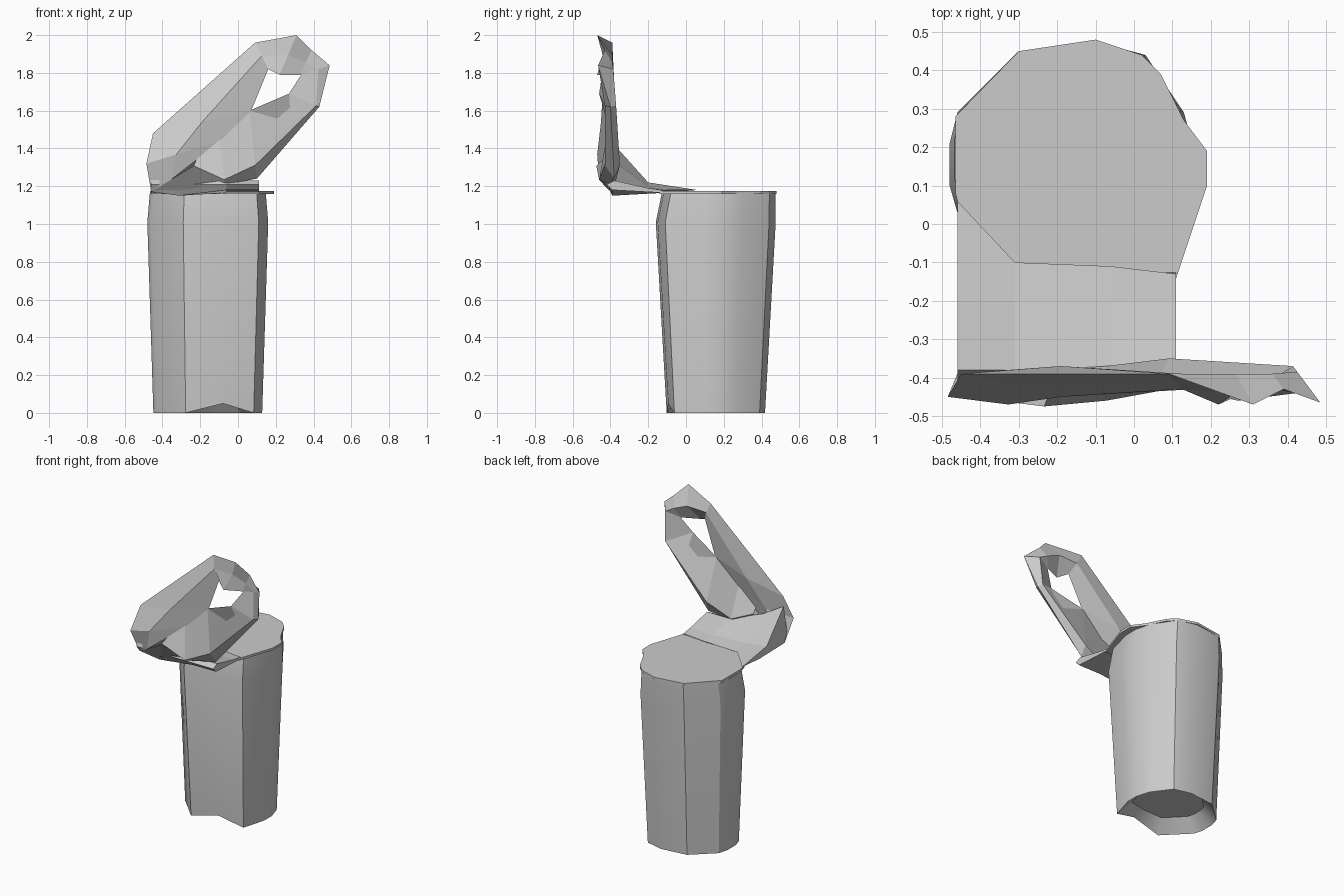
import bpy, bmesh

cube = bpy.data.objects.get("Cube")
if cube:
    bpy.data.objects.remove(cube)

grey = bpy.data.materials.new("plain grey")
grey.use_nodes = True
grey.diffuse_color = (0.6, 0.6, 0.6, 1)
grey.node_tree.nodes["Principled BSDF"].inputs["Base Color"].default_value = (0.6, 0.6, 0.6, 1)


def loft(name, rings, closed=False, smooth=None):
    """Skin equal-length rings; closed joins last to first, otherwise ends are capped."""
    bm = bmesh.new()
    loops = [[bm.verts.new(p) for p in ring] for ring in rings]
    count = len(loops[0])
    pairs = list(zip(loops, loops[1:]))
    if closed:
        pairs.append((loops[-1], loops[0]))
    for a, b in pairs:
        for i in range(count):
            j = (i + 1) % count
            bm.faces.new((a[i], a[j], b[j], b[i]))
    if not closed:
        bm.faces.new(loops[0])
        bm.faces.new(loops[-1])
    bmesh.ops.recalc_face_normals(bm, faces=bm.faces)
    mesh = bpy.data.meshes.new(name)
    bm.to_mesh(mesh)
    bm.free()
    mesh.materials.append(grey)
    obj = bpy.data.objects.new(name, mesh)
    bpy.context.collection.objects.link(obj)
    if smooth:
        bpy.ops.object.select_all(action="DESELECT")
        bpy.context.view_layer.objects.active = obj
        obj.select_set(True)
        bpy.ops.object.shade_smooth_by_angle(angle=smooth)
    return obj


# Tapered can body with a recessed base, notched at the front of the rim
outline = [(-0.48, 0.1), (-0.48, 0.21), (-0.46, 0.29), (-0.3, 0.45), (-0.1, 0.475),
           (0.03, 0.44), (0.13, 0.29), (0.16, 0.18), (0.16, 0.08), (0.11, -0.11),
           (-0.07, -0.15), (-0.29, -0.16), (-0.46, 0.03)]
cx, cy = -0.16, 0.16
notch = (-0.07, -0.15)


def ring(z, sx, sy, dy=0, lift=0):
    return [(cx + (x - cx) * sx, cy + dy + (y - cy) * sy, z + lift * ((x, y) == notch))
            for x, y in outline]


loft("can_body", [ring(0.08, 0.65, 0.6), ring(0, 0.9, 0.82, lift=0.05),
                  ring(1.01, 1, 1), ring(1.16, 0.96, 0.95, 0.015)], smooth=0.5)

# Lid with a small overhang on one side
lid = [(-0.465, 0.08), (-0.465, 0.28), (-0.3, 0.45), (-0.1, 0.48), (0.02, 0.44),
       (0.07, 0.39), (0.13, 0.27), (0.19, 0.19), (0.19, 0.1), (0.11, -0.14),
       (-0.29, -0.13), (-0.45, 0.02)]
loft("can_lid", [[(x, y, z) for x, y in lid] for z in (1.16, 1.175)])

# Bent bridge from the lid to the pull tab, as cross-sections running along x
bridge = []
for x, y0, mid_z, end_z, low_z in ((-0.46, 0.06, 1.22, 1.42, 1.17), (-0.31, -0.1, 1.2, 1.33, 1.15),
                                   (-0.06, -0.11, 1.19, 1.23, 1.18), (0.11, -0.13, 1.19, 1.23, 1.18)):
    bridge.append([(x, y0, 1.18), (x, -0.2, mid_z), (x, -0.38, end_z),
                   (x, -0.42, 1.21), (x, -0.39, low_z), (x, -0.12, 1.165)])
loft("lid_bridge", bridge)

# Pull tab stations: outer x y z, inner x y z, crest position, front y, back y
stations = [
    (-0.46, -0.39, 1.17, -0.2, -0.43, 1.33, 0.4, -0.46, -0.38),
    (-0.485, -0.45, 1.32, -0.09, -0.42, 1.44, 0.4, -0.47, -0.38),
    (-0.45, -0.39, 1.48, 0.07, -0.41, 1.6, 0.5, -0.45, -0.37),
    (0.09, -0.39, 1.96, 0.16, -0.43, 1.82, 0.5, -0.43, -0.39),
    (0.31, -0.47, 2.0, 0.22, -0.47, 1.79, 0.5, -0.44, -0.39),
    (0.39, -0.43, 1.92, 0.33, -0.42, 1.79, 0.5, -0.43, -0.39),
    (0.485, -0.465, 1.84, 0.335, -0.42, 1.79, 0.4, -0.44, -0.385),
    (0.43, -0.4, 1.62, 0.27, -0.46, 1.69, 0.1, -0.43, -0.37),
    (0.1, -0.38, 1.24, 0.06, -0.41, 1.6, 0.2, -0.43, -0.35),
    (-0.07, -0.4, 1.21, -0.1, -0.42, 1.46, 0.1, -0.46, -0.37),
    (-0.29, -0.41, 1.18, -0.22, -0.44, 1.34, 0.8, -0.475, -0.38)]
tab = []
for ox, oy, oz, ix, iy, iz, t, front, back in stations:
    mx, mz = ox + (ix - ox) * t, oz + (iz - oz) * t
    tab.append([(ox, oy, oz), (mx, front, mz), (ix, iy, iz), (mx, back, mz)])
loft("pull_tab", tab, closed=True)
